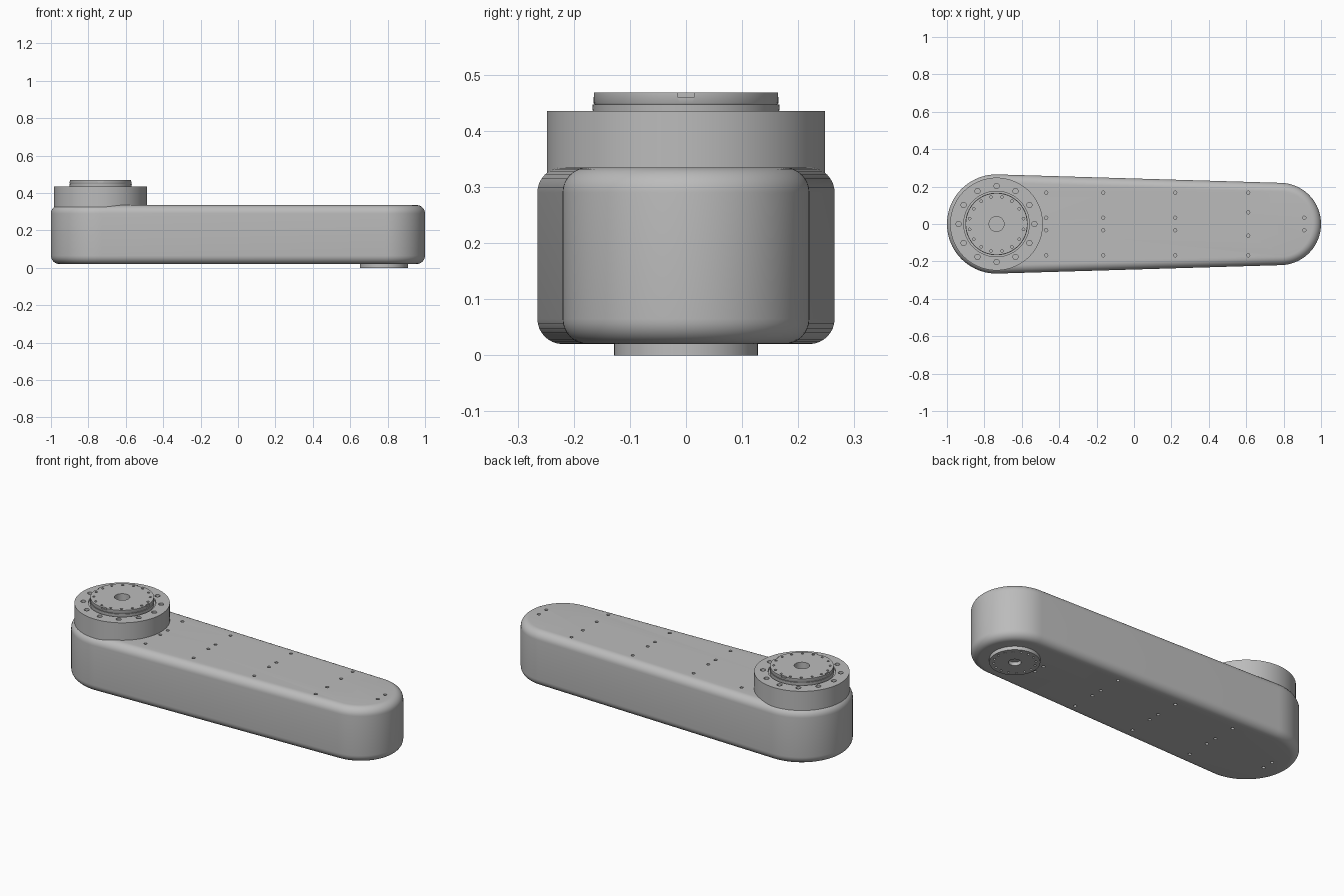
import bpy, bmesh
from math import sin, cos, pi, acos
from mathutils import Matrix

if "Cube" in bpy.data.objects:
    bpy.data.objects.remove(bpy.data.objects["Cube"])

grey = bpy.data.materials.new("light grey metal")
grey.use_nodes = True
colour = (0.5, 0.5, 0.5, 1)
grey.diffuse_color = colour
grey.node_tree.nodes["Principled BSDF"].inputs["Base Color"].default_value = colour

BIG_X, BIG_R = -0.735, 0.265
SMALL_X, SMALL_R = 0.78, 0.22
BOTTOM, TOP, FILLET = 0.02, 0.335, 0.045


def make(name, bm):
    bmesh.ops.recalc_face_normals(bm, faces=bm.faces)
    mesh = bpy.data.meshes.new(name)
    bm.to_mesh(mesh)
    bm.free()
    obj = bpy.data.objects.new(name, mesh)
    bpy.context.collection.objects.link(obj)
    mesh.materials.append(grey)
    return obj


def bridge(bm, a, b):
    n = len(a)
    for i in range(n):
        bm.faces.new((a[i], a[(i + 1) % n], b[(i + 1) % n], b[i]))


def lathe(name, x, profile, n=96):
    """Closed turned part: rings through (radius, z), capped at both ends."""
    bm = bmesh.new()
    rings = [[bm.verts.new((x + r * cos(2 * pi * i / n), r * sin(2 * pi * i / n), z))
              for i in range(n)] for r, z in profile]
    for a, b in zip(rings, rings[1:]):
        bridge(bm, a, b)
    bm.faces.new(rings[0])
    bm.faces.new(rings[-1])
    return make(name, bm)


def hole(bm, x, y, z, r, depth):
    bmesh.ops.create_cone(bm, cap_ends=True, segments=16, radius1=r, radius2=r,
                          depth=2 * depth, matrix=Matrix.Translation((x, y, z)))


def hole_circle(bm, x, z, count, radius, r, depth, turn=0.0):
    for i in range(count):
        a = turn + 2 * pi * i / count
        hole(bm, x + radius * cos(a), radius * sin(a), z, r, depth)


def cut(obj, bm):
    cutter = make("hole_cutter", bm)
    cutter.hide_render = True
    mod = obj.modifiers.new("holes", "BOOLEAN")
    mod.operation, mod.solver, mod.object = "DIFFERENCE", "EXACT", cutter
    bpy.ops.object.select_all(action="DESELECT")
    bpy.context.view_layer.objects.active = obj
    obj.select_set(True)
    bpy.ops.object.modifier_apply(modifier=mod.name)
    bpy.data.objects.remove(cutter)


def smooth(obj):
    bpy.ops.object.select_all(action="DESELECT")
    bpy.context.view_layer.objects.active = obj
    obj.select_set(True)
    bpy.ops.object.shade_smooth_by_angle(angle=0.6)


# Tapered arm housing with rounded top and bottom rims
def outline(bm, inset, z, n=48):
    a = acos((BIG_R - SMALL_R) / (SMALL_X - BIG_X))
    ring = []
    for cx, r, start, end in ((SMALL_X, SMALL_R, -a, a), (BIG_X, BIG_R, a, 2 * pi - a)):
        for i in range(n + 1):
            t = start + (end - start) * i / n
            ring.append(bm.verts.new((cx + (r - inset) * cos(t), (r - inset) * sin(t), z)))
    return ring


bm = bmesh.new()
STEPS = 8
levels = []
for i in range(STEPS + 1):
    t = pi / 2 * i / STEPS
    levels.append((FILLET * (1 - sin(t)), FILLET * (1 - cos(t))))
rings = [outline(bm, inset, BOTTOM + h) for inset, h in levels]
rings += [outline(bm, inset, TOP - h) for inset, h in reversed(levels)]
for lower, upper in zip(rings, rings[1:]):
    bridge(bm, lower, upper)
bm.faces.new(rings[0])
bm.faces.new(rings[-1])
arm = make("arm_housing", bm)

# Screw holes on the top and underside of the arm
WIDE, NARROW, MID = (-0.167, 0.167), (-0.033, 0.033), (-0.063, 0.063)
top_rows = [(-0.47, WIDE + NARROW), (-0.165, WIDE + NARROW), (0.22, WIDE + NARROW),
            (0.61, WIDE + MID), (0.91, NARROW)]
under_rows = [(0.62, NARROW), (0.245, WIDE + NARROW), (-0.13, WIDE + NARROW),
              (-0.505, WIDE + NARROW), (-0.875, NARROW)]
bm = bmesh.new()
for rows, z in ((top_rows, TOP), (under_rows, BOTTOM)):
    for x, ys in rows:
        for y in ys:
            hole(bm, x, y, z, 0.009, 0.03)
cut(arm, bm)

# Joint drum with a shallow groove around the output flange
drum = lathe("joint_drum", BIG_X, [(0.248, 0.25), (0.248, 0.435), (0.175, 0.435),
                                   (0.175, 0.425), (0.1, 0.425)])
bm = bmesh.new()
hole_circle(bm, BIG_X, 0.435, 12, 0.203, 0.014, 0.015)
cut(drum, bm)

# Output flange with centre bore, screw circle and rim notches
flange = lathe("output_flange", BIG_X, [(0.165, 0.42), (0.167, 0.447), (0.163, 0.447),
                                        (0.165, 0.45), (0.165, 0.468), (0.04, 0.468),
                                        (0.04, 0.428)])
bm = bmesh.new()
hole_circle(bm, BIG_X, 0.468, 16, 0.147, 0.007, 0.015, pi / 16)
for i in range(4):
    turn = Matrix.Translation((BIG_X, 0, 0)) @ Matrix.Rotation(i * pi / 2, 4, "Z")
    shape = Matrix.Translation((0.167, 0, 0.468)) @ Matrix.Diagonal((0.02, 0.03, 0.016, 1))
    bmesh.ops.create_cube(bm, size=1, matrix=turn @ shape)
cut(flange, bm)

# Input flange under the narrow end
base = lathe("input_flange", SMALL_X, [(0.128, 0.03), (0.128, 0.0), (0.032, 0.0),
                                       (0.032, 0.025)])
bm = bmesh.new()
hole_circle(bm, SMALL_X, 0.0, 16, 0.106, 0.006, 0.015)
cut(base, bm)

for part in (arm, drum, flange, base):
    smooth(part)
